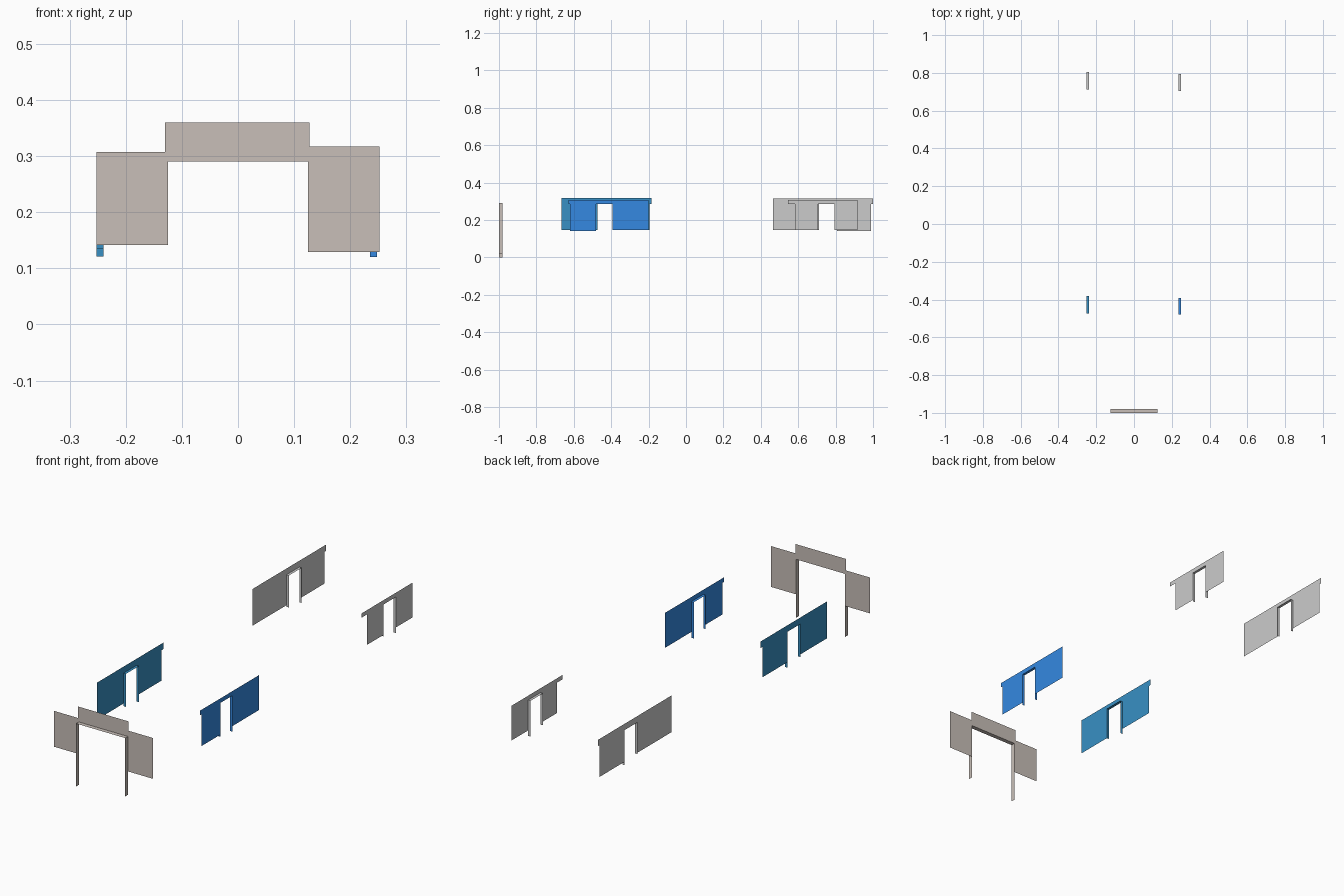
import bpy, bmesh
from mathutils import Vector

if "Cube" in bpy.data.objects:
    bpy.data.objects.remove(bpy.data.objects["Cube"])


def material(name, rgb):
    m = bpy.data.materials.new(name)
    m.diffuse_color = (*rgb, 1)
    m.use_nodes = True
    m.node_tree.nodes["Principled BSDF"].inputs["Base Color"].default_value = m.diffuse_color
    return m


def sheet_object(name, quads, place, mat):
    """Join flat quads, given in wall coordinates (along, depth, height)."""
    bm = bmesh.new()
    for quad in quads:
        bm.faces.new([bm.verts.new(place(*p)) for p in quad])
    bmesh.ops.remove_doubles(bm, verts=bm.verts, dist=1e-5)
    me = bpy.data.meshes.new(name)
    bm.to_mesh(me)
    bm.free()
    ob = bpy.data.objects.new(name, me)
    bpy.context.collection.objects.link(ob)
    if mat:
        me.materials.append(mat)
    return ob


def panel(a0, a1, z0, z1):
    return [(a0, 0, z0), (a1, 0, z0), (a1, 0, z1), (a0, 0, z1)]


def doorway_wall(name, place, panels, header, door, depth, mat):
    """Thin wall sheets around a doorway, plus the open door lining."""
    sheet_object(name + "_wall", [panel(*p) for p in panels + header], place, mat)
    d0, d1, foot0, foot1, top = door
    lining = [
        [(d0, 0, foot0), (d0, depth, foot0), (d0, depth, top), (d0, 0, top)],
        [(d0, 0, top), (d0, depth, top), (d1, depth, top), (d1, 0, top)],
        [(d1, 0, top), (d1, depth, top), (d1, depth, foot1), (d1, 0, foot1)],
    ]
    sheet_object(name + "_door_lining", lining, place, mat)


beige = material("warm_grey", (0.58, 0.52, 0.48))
blue = material("blue", (0.035, 0.25, 0.75))
teal = material("teal_blue", (0.04, 0.28, 0.55))

# Front entrance: stepped header, side panels, lining pointing outward
doorway_wall(
    "front", lambda a, d, z: Vector((a, -0.98 - d, z)),
    [(-0.252, -0.125, 0.142, 0.307), (0.125, 0.252, 0.129, 0.317)],
    [(-0.125, 0.125, 0.29, 0.36), (-0.13, -0.125, 0.307, 0.36),
     (0.125, 0.127, 0.317, 0.36)],
    (-0.125, 0.125, 0.0, 0.021, 0.29), 0.02, beige)

# Side walls: name, x, lining direction, colour,
# header (start, end, top), panel outer edges, panel bottoms, door (start, end), jamb feet
sides = [
    ("left_front", -0.252, 1, teal, (-0.666, -0.184, 0.317),
     (-0.666, -0.196), (0.147, 0.147), (-0.473, -0.380), (0.135, 0.121)),
    ("right_front", 0.248, -1, blue, (-0.629, -0.201, 0.308),
     (-0.619, -0.201), (0.141, 0.147), (-0.480, -0.393), (0.130, 0.120)),
    ("left_back", -0.252, 1, None, (0.466, 1.0, 0.316),
     (0.466, 0.990), (0.147, 0.141), (0.712, 0.806), (0.140, 0.125)),
    ("right_back", 0.248, -1, None, (0.546, 0.917, 0.307),
     (0.584, 0.917), (0.147, 0.147), (0.705, 0.794), (0.140, 0.122)),
]
for name, x, s, mat, (h0, h1, top), (p0, p1), (b0, b1), (d0, d1), (f0, f1) in sides:
    lintel = 0.287
    doorway_wall(
        name, lambda a, d, z: Vector((x + s * d, a, z)),
        [(p0, d0, b0, lintel), (d1, p1, b1, lintel)],
        [(h0, h1, lintel, top)],
        (d0, d1, f0, f1, lintel), 0.0125, mat)
